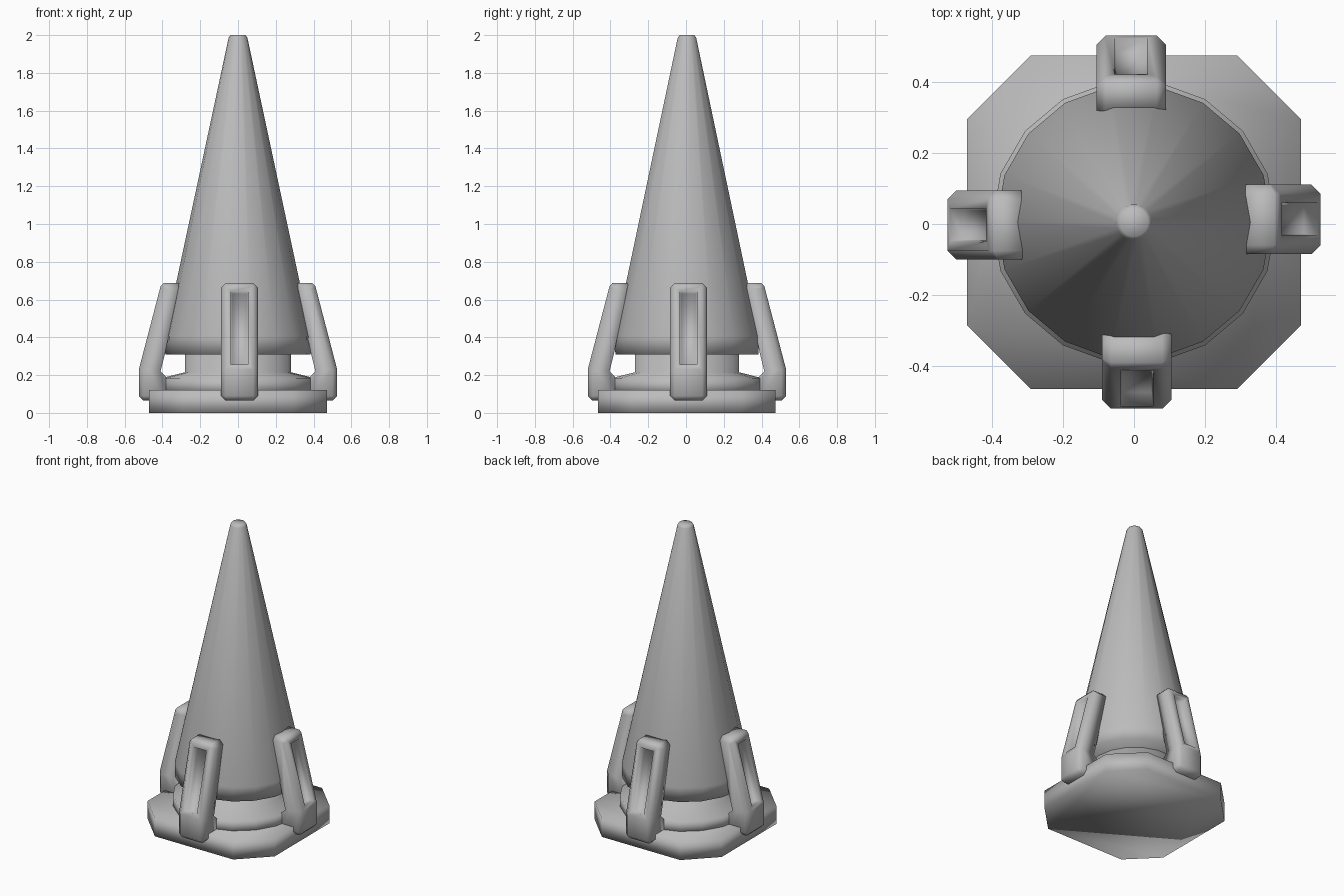
import bpy, bmesh, math
from mathutils import Matrix, Vector

cube = bpy.data.objects.get("Cube")
if cube:
    bpy.data.objects.remove(cube, do_unlink=True)

CENTRE = Vector((0, 0.005, 0))

grey = bpy.data.materials.new("light_grey")
grey.use_nodes = True
COLOUR = (0.5, 0.5, 0.5, 1)
grey.diffuse_color = COLOUR
grey.node_tree.nodes["Principled BSDF"].inputs["Base Color"].default_value = COLOUR


def finish(name, bm):
    bmesh.ops.recalc_face_normals(bm, faces=bm.faces)
    for face in bm.faces:
        face.smooth = True
    mesh = bpy.data.meshes.new(name)
    bm.to_mesh(mesh)
    bm.free()
    mesh.materials.append(grey)
    obj = bpy.data.objects.new(name, mesh)
    obj.location = CENTRE
    bpy.context.collection.objects.link(obj)
    return obj


def lathe(name, profile, sides=18):
    """Closed body of revolution from (radius, height) points."""
    bm = bmesh.new()
    rings = []
    for r, z in profile:
        angles = [2 * math.pi * i / sides for i in range(sides)]
        rings.append([bm.verts.new((r * math.cos(a), r * math.sin(a), z)) for a in angles])
    for low, high in zip(rings, rings[1:]):
        for i in range(sides):
            j = (i + 1) % sides
            bm.faces.new((low[i], low[j], high[j], high[i]))
    bm.faces.new(rings[0][::-1])
    bm.faces.new(rings[-1])
    return finish(name, bm)


def prism(bm, points, offset):
    """Extrude a closed outline of 3D points by an offset."""
    face = bm.faces.new([bm.verts.new(p) for p in points])
    out = bmesh.ops.extrude_face_region(bm, geom=[face], use_keep_orig=True)
    moved = [v for v in out["geom"] if isinstance(v, bmesh.types.BMVert)]
    bmesh.ops.translate(bm, verts=moved, vec=offset)
    bmesh.ops.recalc_face_normals(bm, faces=bm.faces)


# Base plate with cut corners
bm = bmesh.new()
L, S = 0.47, 0.29
outline = [(L, -S), (L, S), (S, L), (-S, L), (-L, S), (-L, -S), (-S, -L), (S, -L)]
prism(bm, [(x, y, 0) for x, y in outline], (0, 0, 0.12))
finish("base_plate", bm)

# Pedestal ring and neck
lathe("pedestal", [(0.4, 0.1), (0.4, 0.185), (0.28, 0.215), (0.28, 0.33)])

# Tall cone with a rounded tip
lathe("cone", [(0.385, 0.31), (0.388, 0.405), (0.05, 1.985), (0.04, 2.0)])

# Four slotted legs around the cone
LEG = [(0.525, 0.065), (0.525, 0.23), (0.41, 0.67), (0.395, 0.687), (0.31, 0.687),
       (0.385, 0.32), (0.41, 0.22), (0.38, 0.19), (0.38, 0.065)]
WIDTH = 0.195
for k, side in enumerate(("front", "left", "back", "right")):
    bm = bmesh.new()
    prism(bm, [(0.008 - WIDTH / 2, -r, z) for r, z in LEG], (WIDTH, 0, 0))
    # chamfer the outer rims and the toe
    rim = []
    for e in bm.edges:
        a, b = e.verts
        mid = (a.co + b.co) / 2
        along = abs(a.co.x - b.co.x) < 0.01
        outer = mid.y < -0.45 or mid.z > 0.6 and mid.y < -0.33
        toe = mid.z < 0.07 and mid.y < -0.5
        if along and outer and abs(mid.x - 0.008) > 0.05 or toe:
            rim.append(e)
    bmesh.ops.bevel(bm, geom=rim, offset=0.025, segments=1, affect="EDGES", clamp_overlap=True)
    bm.normal_update()
    # recess the slot in the sloping outer face
    slope = max((f for f in bm.faces if f.normal.y < -0.9 and f.normal.z > 0.1
                 and abs(f.normal.x) < 0.1), key=lambda f: f.calc_area())
    bmesh.ops.inset_individual(bm, faces=[slope], thickness=0.038)
    bmesh.ops.inset_individual(bm, faces=[slope], thickness=0.006, depth=-0.04)
    bm.transform(Matrix.Rotation(math.pi / 2 * k, 4, "Z"))
    finish(side + "_leg", bm)
